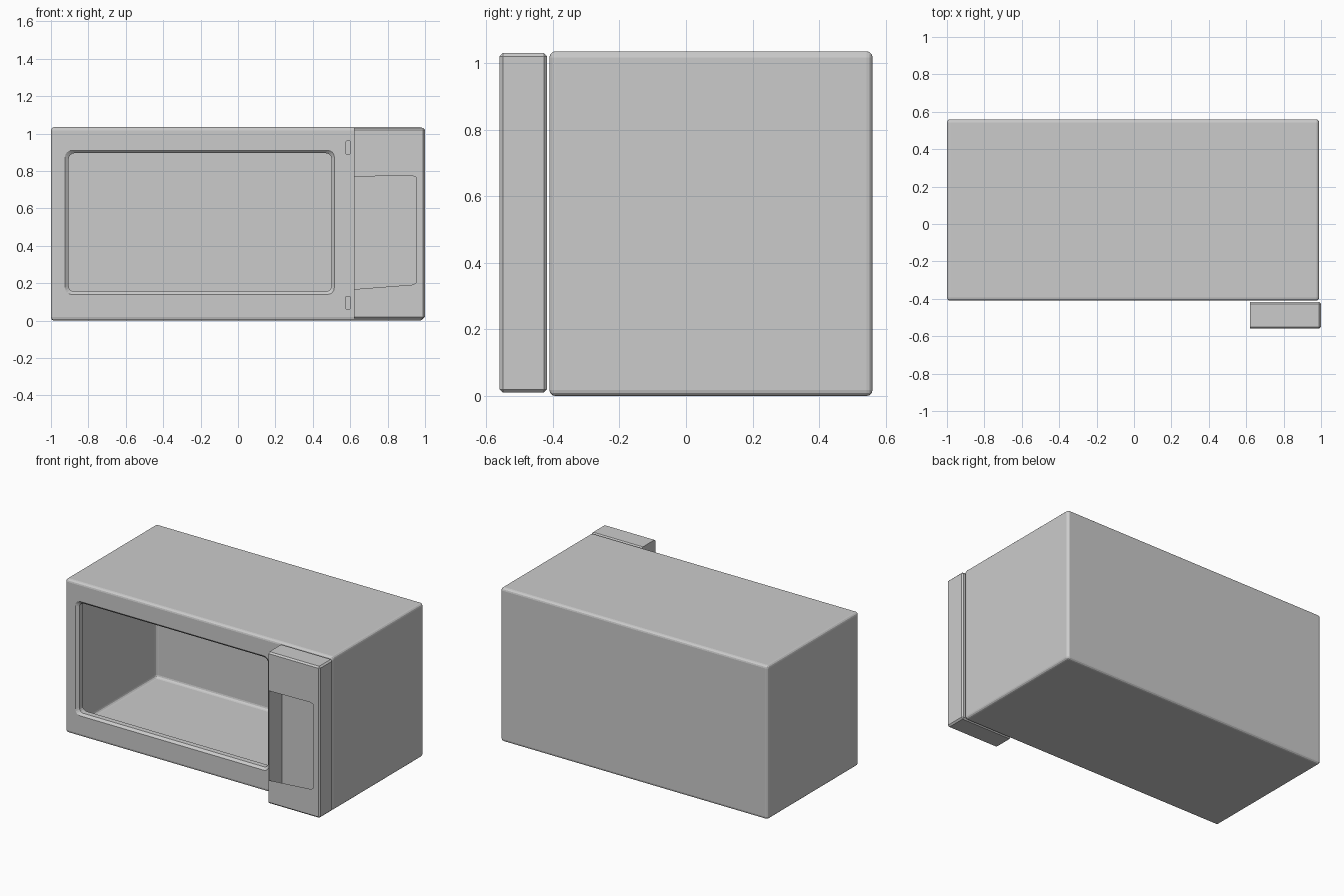
import bpy, bmesh, math
from mathutils import Vector

if "Cube" in bpy.data.objects:
    bpy.data.objects.remove(bpy.data.objects["Cube"], do_unlink=True)

grey = bpy.data.materials.new("plain grey")
grey.use_nodes = True
COLOUR = (0.6, 0.6, 0.6, 1.0)
grey.diffuse_color = COLOUR
grey.node_tree.nodes["Principled BSDF"].inputs["Base Color"].default_value = COLOUR


def rounded_rect(x0, x1, z0, z1, r, steps=4):
    """Outline in the x-z plane with rounded corners."""
    points = []
    centres = [(x1 - r, z1 - r), (x0 + r, z1 - r), (x0 + r, z0 + r), (x1 - r, z0 + r)]
    for corner, (cx, cz) in enumerate(centres):
        for i in range(steps + 1):
            a = math.pi / 2 * (corner + i / steps)
            points.append((cx + r * math.cos(a), cz + r * math.sin(a)))
    return points


def add_ring(bm, outline, y):
    verts = [bm.verts.new((x, y, z)) for x, z in outline]
    edges = [bm.edges.new((v, verts[i - 1])) for i, v in enumerate(verts)]
    return verts, edges


def bridge(bm, a, b):
    for i in range(len(a)):
        bm.faces.new((a[i - 1], a[i], b[i], b[i - 1]))


def hollow_box(name, low, high, bevel, segments, holes, rim=(), square_left=False):
    """Thin bevelled shell whose front face is pierced by the hole outlines."""
    low, high = Vector(low), Vector(high)
    bm = bmesh.new()
    bmesh.ops.create_cube(bm, size=1)
    for v in bm.verts:
        v.co = [(low[i] + high[i]) / 2 + v.co[i] * (high[i] - low[i]) for i in range(3)]
    edges = [e for e in bm.edges
             if not (square_left and all(v.co.x < low.x + 0.001 for v in e.verts))]
    bmesh.ops.bevel(bm, geom=edges, offset=bevel, segments=segments,
                    profile=0.5, affect='EDGES')
    # Replace the front face with one that has holes
    bm.normal_update()
    front = min(bm.faces, key=lambda f: f.normal.y * f.calc_area())
    boundary = list(front.edges)
    bmesh.ops.delete(bm, geom=[front], context='FACES_ONLY')
    first = None
    for outline in holes:
        verts, ring = add_ring(bm, outline, low.y)
        first = first or verts
        boundary += ring
    bmesh.ops.triangle_fill(bm, edges=boundary, use_beauty=True, normal=(0, -1, 0))
    # Fold a rim inward from the first hole
    for outline, depth in rim:
        verts, _ = add_ring(bm, outline, low.y + depth)
        bridge(bm, first, verts)
        first = verts
    bmesh.ops.recalc_face_normals(bm, faces=bm.faces)
    mesh = bpy.data.meshes.new(name)
    bm.to_mesh(mesh)
    bm.free()
    mesh.materials.append(grey)
    obj = bpy.data.objects.new(name, mesh)
    bpy.context.collection.objects.link(obj)
    return obj


# Oven body: wide opening with a folded rim, and two latch slots
opening = rounded_rect(-0.925, 0.515, 0.14, 0.91, 0.035)
inner = rounded_rect(-0.905, 0.5, 0.155, 0.895, 0.03)
slots = [rounded_rect(0.577, 0.6, z, z + 0.07, 0.005, 2) for z in (0.06, 0.89)]
hollow_box("oven_body", (-1, -0.41, 0), (0.99, 0.56, 1.035), 0.018, 3,
           [opening] + slots, [(inner, 0.015), (inner, 0.05)])

# Control panel: hollow shell with a tapered opening in its front
panel_hole = [(0.622, 0.77), (0.93, 0.775), (0.95, 0.768), (0.955, 0.75),
              (0.955, 0.215), (0.95, 0.2), (0.935, 0.192), (0.622, 0.168)]
hollow_box("control_panel", (0.62, -0.56, 0.01), (1, -0.417, 1.03), 0.01, 1,
           [panel_hole], square_left=True)
